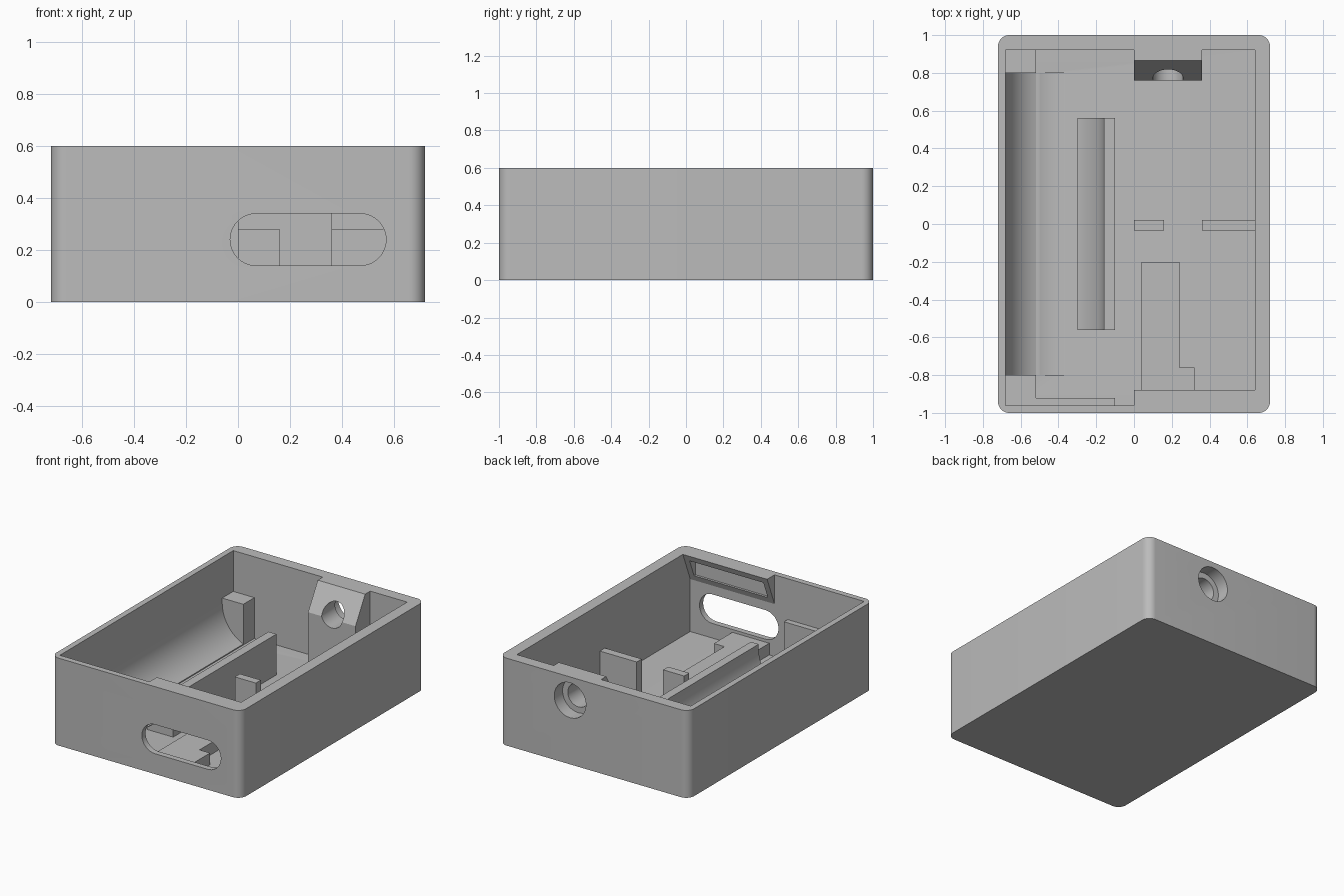
import bpy, bmesh, math
from mathutils import Vector

if "Cube" in bpy.data.objects:
    bpy.data.objects.remove(bpy.data.objects["Cube"], do_unlink=True)

grey = bpy.data.materials.new("plain_grey")
grey.use_nodes = True
COLOUR = (0.5, 0.5, 0.5, 1)
grey.diffuse_color = COLOUR
grey.node_tree.nodes["Principled BSDF"].inputs["Base Color"].default_value = COLOUR


def prism(name, profile, axis, lo, hi):
    """Extrude a 2D profile along x (profile y,z), y (profile x,z) or z (profile x,y)."""
    def place(a, b, t):
        return {"x": Vector((t, a, b)), "y": Vector((a, t, b)), "z": Vector((a, b, t))}[axis]
    bm = bmesh.new()
    face = bm.faces.new([bm.verts.new(place(a, b, lo)) for a, b in profile])
    grown = bmesh.ops.extrude_face_region(bm, geom=[face])["geom"]
    shift = place(0, 0, hi - lo)
    bmesh.ops.translate(bm, vec=shift, verts=[g for g in grown if isinstance(g, bmesh.types.BMVert)])
    bmesh.ops.recalc_face_normals(bm, faces=bm.faces)
    mesh = bpy.data.meshes.new(name)
    bm.to_mesh(mesh)
    bm.free()
    mesh.materials.append(grey)
    obj = bpy.data.objects.new(name, mesh)
    bpy.context.collection.objects.link(obj)
    return obj


def box(name, x, y, z):
    return prism(name, [(x[0], y[0]), (x[1], y[0]), (x[1], y[1]), (x[0], y[1])], "z", *z)


def arc(cx, cy, r, start, end, steps):
    angles = [math.radians(start + (end - start) * i / steps) for i in range(steps + 1)]
    return [(cx + r * math.cos(a), cy + r * math.sin(a)) for a in angles]


def circle(cx, cy, r, steps=48):
    return arc(cx, cy, r, 0, 360, steps)[:-1]


def cut(obj, *cutters):
    bpy.context.view_layer.objects.active = obj
    for cutter in cutters:
        mod = obj.modifiers.new("cut", "BOOLEAN")
        mod.operation = "DIFFERENCE"
        mod.solver = "EXACT"
        mod.object = cutter
        bpy.ops.object.modifier_apply(modifier=mod.name)


# Main levels
FLOOR, RIM, LEDGE = 0.04, 0.6, 0.32
LEFT, RIGHT, FRONT, BACK = -0.68, 0.64, -0.96, 0.92
CELL_X, CELL_Z, CELL_R = -0.42, 0.287, 0.26
HOLE_X, HOLE_Z = 0.18, 0.44

# Open case with rounded upright corners
R = 0.06
outline = []
for sx, sy, start in ((1, 1, 0), (-1, 1, 90), (-1, -1, 180), (1, -1, 270)):
    outline += arc(sx * (0.72 - R), sy * (1 - R), R, start, start + 90, 10)
case = prism("case_shell", outline, "z", 0, RIM)

# Cutters: cavity, port slot, stepped round hole, battery trough
cavity = box("cavity_cutter", (LEFT, RIGHT), (FRONT, BACK), (FLOOR, 0.8))
slot = prism("port_cutter",
             arc(0.47, 0.24, 0.1, -90, 90, 20) + arc(0.07, 0.24, 0.1, 90, 270, 20),
             "y", -1.1, -0.9)
hole = prism("hole_cutter", circle(HOLE_X, HOLE_Z, 0.08), "y", 0.6, 1.1)
counterbore = prism("counterbore_cutter", circle(HOLE_X, HOLE_Z, 0.12), "y", 0.91, 1.1)
trough_floor = prism("trough_floor_cutter",
                     arc(CELL_X, CELL_Z, CELL_R, 220, 320, 40), "y", -0.8, 0.8)
trough = prism("trough_cutter",
               arc(CELL_X, CELL_Z, CELL_R, 180, 360, 48)
               + [(CELL_X + CELL_R, 0.7), (CELL_X - CELL_R, 0.7)], "y", -0.8, 0.8)
cut(case, cavity, slot, hole, counterbore, trough_floor)

# Battery cradle: corner fill with end posts, and an inner rail
corner = box("cradle_corner", (LEFT - 0.02, -0.52), (FRONT, BACK), (FLOOR, LEDGE))
rail = box("cradle_rail", (-0.3, -0.1), (-0.56, 0.56), (FLOOR, LEDGE))
cut(corner, trough)
cut(rail, trough)
strip = box("front_strip", (-0.52, -0.1), (FRONT, -0.92), (FLOOR, LEDGE))

# Sloped holder around the round hole
holder = prism("hole_holder",
               [(BACK, FLOOR), (0.76, FLOOR), (0.76, 0.42), (0.865, RIM), (BACK, RIM)],
               "x", 0, 0.36)
cut(holder, hole, counterbore)

# Wedge under the front rim with a recessed pocket
wedge = prism("front_wedge", [(FRONT, 0.4), (-0.88, RIM), (FRONT, RIM)], "x", 0, RIGHT)
pocket = box("pocket_cutter", (0.04, 0.6), (FRONT - 0.01, -0.8), (0.44, 0.56))
cut(wedge, pocket)

# Board stops and the raised rest behind the port
stop_a = box("inner_stop", (0, 0.16), (-0.035, 0.02), (FLOOR, 0.28))
stop_b = box("outer_stop", (0.36, RIGHT), (-0.035, 0.02), (FLOOR, 0.28))
rest = prism("board_rest",
             [(0.04, FRONT), (0.32, FRONT), (0.32, -0.76), (0.24, -0.76),
              (0.24, -0.2), (0.04, -0.2)], "z", FLOOR, 0.12)

# Remove the cutters
for tool in (cavity, slot, hole, counterbore, trough_floor, trough, pocket):
    bpy.data.objects.remove(tool, do_unlink=True)

# Smooth the round surfaces, keep edges sharp
bpy.ops.object.select_all(action="DESELECT")
for obj in (case, corner, rail, strip, holder, wedge, stop_a, stop_b, rest):
    obj.select_set(True)
bpy.context.view_layer.objects.active = case
bpy.ops.object.shade_smooth_by_angle(angle=math.radians(30))
